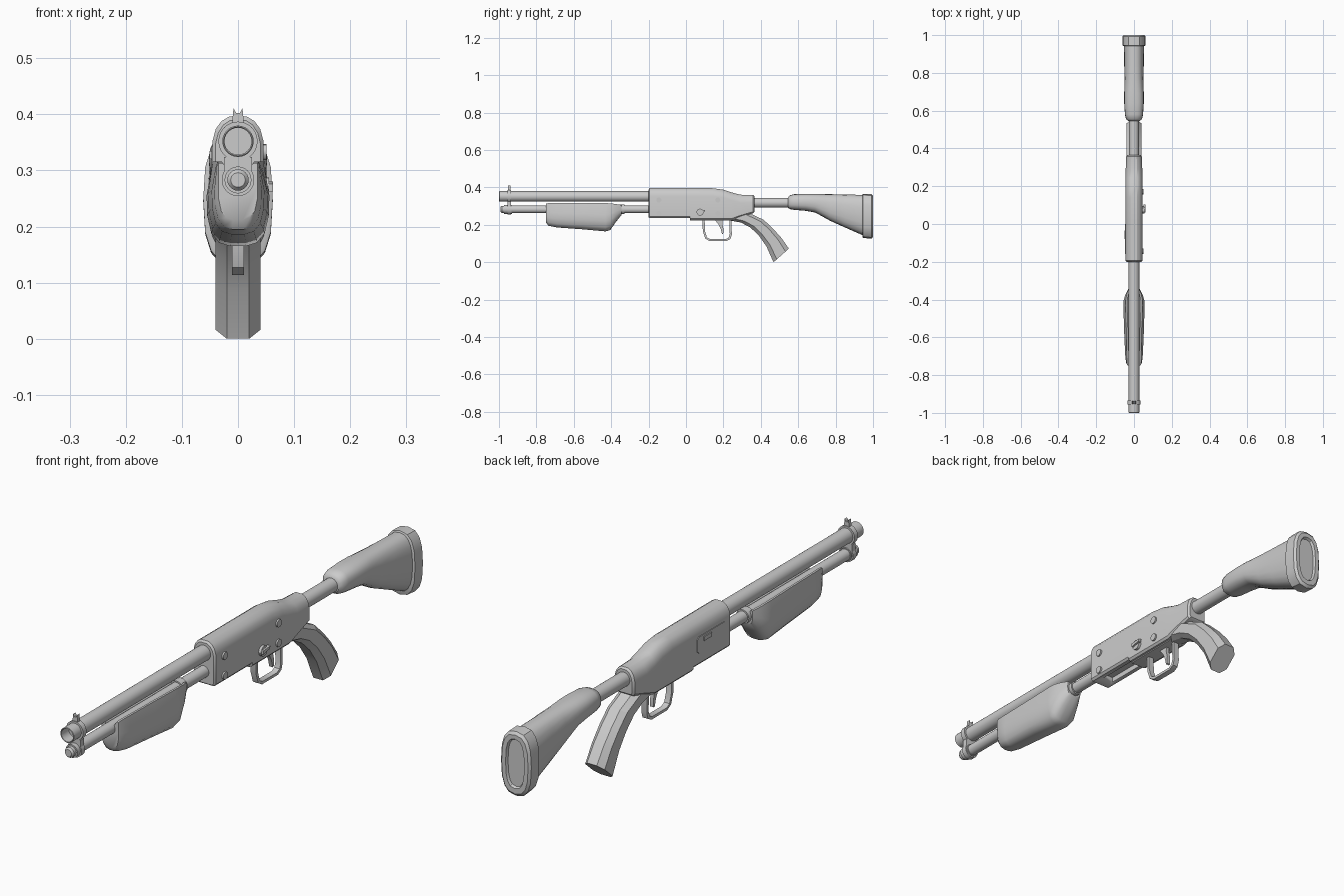
import bpy, bmesh, math


def finish(name, bm, angle=30):
    bmesh.ops.recalc_face_normals(bm, faces=bm.faces)
    me = bpy.data.meshes.new(name)
    bm.to_mesh(me)
    bm.free()
    ob = bpy.data.objects.new(name, me)
    bpy.context.collection.objects.link(ob)
    bpy.ops.object.select_all(action='DESELECT')
    ob.select_set(True)
    bpy.context.view_layer.objects.active = ob
    bpy.ops.object.shade_smooth_by_angle(angle=math.radians(angle))
    return ob


def loft(name, rings, angle=30):
    """Skin a row of equal-length point rings and cap both ends."""
    bm = bmesh.new()
    vs = [[bm.verts.new(p) for p in r] for r in rings]
    n = len(vs[0])
    for a, b in zip(vs, vs[1:]):
        for i in range(n):
            j = (i + 1) % n
            bm.faces.new((a[i], a[j], b[j], b[i]))
    bm.faces.new(vs[0])
    bm.faces.new(vs[-1])
    return finish(name, bm, angle)


def oval(y, top, bot, w, n=24, e=2.0):
    ring = []
    for i in range(n):
        a = 2 * math.pi * i / n
        c, s = math.cos(a), math.sin(a)
        ring.append((w * math.copysign(abs(c) ** (2 / e), c), y,
                     (top + bot) / 2 + (top - bot) / 2 * math.copysign(abs(s) ** (2 / e), s)))
    return ring


def lathe_y(name, z, profile):
    return loft(name, [oval(y, z + r, z - r, r) for y, r in profile])


def prism(name, pts, x0, x1, angle=30):
    """Side profile (y, z) extruded across x."""
    return loft(name, [[(x, y, z) for y, z in pts] for x in (x0, x1)], angle)


def disc_x(name, x0, x1, y, z, r, n=12):
    prism(name, [(y + r * math.cos(2 * math.pi * i / n), z + r * math.sin(2 * math.pi * i / n))
                 for i in range(n)], x0, x1)


def mirrored(half):
    return half + [(-x, z) for x, z in reversed(half)]


# Barrel with bore, magazine tube with stepped cap, stock tube
lathe_y("barrel", 0.352, [(-0.8, 0.024), (-0.998, 0.024), (-1.0, 0.026), (-0.998, 0.028), (-0.19, 0.028)])
lathe_y("magazine_tube", 0.283, [(-0.992, 0.013), (-0.985, 0.019), (-0.972, 0.019), (-0.972, 0.024),
                                 (-0.93, 0.024), (-0.93, 0.021), (-0.19, 0.021)])
lathe_y("stock_tube", 0.318, [(0.35, 0.026), (0.57, 0.026)])

# Barrel clamp and front sight
lathe_y("barrel_band", 0.352, [(-0.955, 0.035), (-0.935, 0.035)])
bpy.data.objects.remove(bpy.data.objects["barrel_band"])
lathe_y("barrel_band", 0.352, [(-0.955, 0.027), (-0.955, 0.035), (-0.935, 0.035), (-0.935, 0.027)])
lathe_y("magazine_band", 0.283, [(-0.955, 0.02), (-0.955, 0.029), (-0.935, 0.029), (-0.935, 0.02)])
web = [(-0.025, 0.29), (0.025, 0.29), (0.025, 0.345), (-0.025, 0.345)]
# web sits just below the bore inside the bands
loft("clamp_web", [[(x, y, min(z, 0.324)) for x, z in web] for y in (-0.955, -0.935)])
fin = mirrored([(0.011, 0.38), (0.008, 0.411), (0.003, 0.402)])
loft("front_sight", [[(x, y, z) for x, z in fin] for y in (-0.952, -0.938)])

# Pump forend: U-shaped channel, smooth belly
rings = []
for y, top, bot, w, wt in [(-0.748, 0.313, 0.212, 0.035, 0.035), (-0.735, 0.316, 0.195, 0.042, 0.037),
                           (-0.69, 0.316, 0.186, 0.047, 0.038), (-0.55, 0.316, 0.176, 0.053, 0.041),
                           (-0.43, 0.316, 0.165, 0.056, 0.045), (-0.405, 0.315, 0.172, 0.055, 0.044),
                           (-0.375, 0.311, 0.215, 0.046, 0.039), (-0.345, 0.306, 0.252, 0.031, 0.03)]:
    h = top - bot
    half = [(0.015, top - 0.02), (wt - 0.008, top), (wt, top), (w, bot + h * 0.6), (w * 0.98, bot + h * 0.36),
            (w * 0.85, bot + h * 0.15), (w * 0.6, bot + h * 0.04), (w * 0.25, bot)]
    rings.append([(x, y, z) for x, z in mirrored(half)])
loft("pump_forend", rings, 40)
lathe_y("pump_collar", 0.283, [(-0.36, 0.026), (-0.33, 0.026)])

# Receiver with sloped rear and stepped underside
rings = []
for y, top, bot, w in [(-0.2, 0.389, 0.241, 0.04), (-0.194, 0.396, 0.236, 0.045), (0.02, 0.396, 0.236, 0.045),
                       (0.022, 0.396, 0.226, 0.045), (0.14, 0.396, 0.226, 0.045), (0.2, 0.388, 0.226, 0.045),
                       (0.245, 0.373, 0.226, 0.045), (0.29, 0.361, 0.242, 0.044), (0.358, 0.36, 0.262, 0.041),
                       (0.365, 0.354, 0.268, 0.035)]:
    half = [(w * 0.35, top), (w * 0.65, top - 0.008), (w * 0.88, top - 0.022), (w, top - 0.042),
            (w, bot + 0.008), (w * 0.85, bot)]
    rings.append([(x, y, z) for x, z in mirrored(half)])
receiver = loft("receiver", rings)

# Loading slot cut in the underside
slot = prism("slot_cutter", [(-0.15, 0.2), (0.01, 0.2), (0.01, 0.255), (-0.15, 0.255)], -0.022, 0.022)
slot.hide_render = True
slot.hide_set(True)
cut = receiver.modifiers.new("slot", 'BOOLEAN')
cut.operation = 'DIFFERENCE'
cut.object = slot

# Ejection port cover and bolt handle on the left
prism("ejection_port", [(-0.16, 0.29), (-0.15, 0.282), (-0.01, 0.282), (0, 0.29), (0, 0.335),
                        (-0.01, 0.343), (-0.16, 0.343)], -0.0475, -0.04)
prism("bolt_tab", [(-0.08, 0.32), (-0.035, 0.32), (-0.035, 0.335), (-0.08, 0.335)], -0.051, -0.04)

# Screws and safety lever on the right
for i, (y, z) in enumerate([(-0.145, 0.333), (-0.145, 0.26), (0.17, 0.333), (0.17, 0.26)]):
    disc_x(f"screw_{i + 1}", 0.04, 0.051, y, z, 0.014)
disc_x("safety_pivot", 0.04, 0.055, 0.075, 0.268, 0.019)
prism("safety_lever", [(0.06, 0.262), (0.098, 0.27), (0.102, 0.28), (0.06, 0.276)], 0.05, 0.062)

# Trigger plate, guard and trigger
prism("trigger_plate", [(0.022, 0.222), (0.24, 0.222), (0.31, 0.25), (0.022, 0.25)], -0.03, 0.03)
prism("trigger_guard", [(0.088, 0.228), (0.09, 0.165), (0.103, 0.127), (0.125, 0.114), (0.217, 0.114),
                        (0.238, 0.125), (0.245, 0.148), (0.243, 0.228), (0.232, 0.228), (0.234, 0.15),
                        (0.228, 0.132), (0.213, 0.124), (0.128, 0.124), (0.112, 0.133), (0.101, 0.167),
                        (0.1, 0.228)], -0.011, 0.011)
prism("trigger", [(0.15, 0.23), (0.172, 0.205), (0.185, 0.18), (0.193, 0.15), (0.199, 0.152), (0.2, 0.18),
                  (0.194, 0.205), (0.195, 0.23)], -0.007, 0.007)

# Curved octagonal pistol grip, front edge and back edge per section
section = [(-0.02, 0), (0.02, 0), (0.04, 0.22), (0.04, 0.78), (0.02, 1), (-0.02, 1), (-0.04, 0.78), (-0.04, 0.22)]
path = [((0.24, 0.222), (0.335, 0.268)), ((0.295, 0.212), (0.365, 0.25)), ((0.345, 0.185), (0.415, 0.227)),
        ((0.39, 0.142), (0.465, 0.18)), ((0.43, 0.085), (0.51, 0.13)), ((0.468, 0.0), (0.55, 0.073))]
loft("pistol_grip", [[(x, a[0] + t * (b[0] - a[0]), a[1] + t * (b[1] - a[1])) for x, t in section]
                     for a, b in path], 15)

# Shoulder stock and butt pad with recessed back
loft("shoulder_stock", [oval(*s, n=20, e=2.5) for s in [
    (0.545, 0.345, 0.292, 0.03), (0.555, 0.358, 0.284, 0.042), (0.58, 0.364, 0.28, 0.048),
    (0.64, 0.366, 0.275, 0.052), (0.69, 0.366, 0.266, 0.052), (0.72, 0.365, 0.25, 0.051),
    (0.77, 0.364, 0.222, 0.05), (0.85, 0.362, 0.186, 0.052), (0.95, 0.36, 0.142, 0.054)]], 40)
loft("butt_pad", [oval(*s, n=16, e=2.7) for s in [
    (0.943, 0.36, 0.136, 0.056), (0.946, 0.366, 0.13, 0.062), (0.992, 0.364, 0.126, 0.062),
    (1.0, 0.354, 0.136, 0.054), (1.0, 0.338, 0.155, 0.038), (0.991, 0.333, 0.16, 0.034)]])
